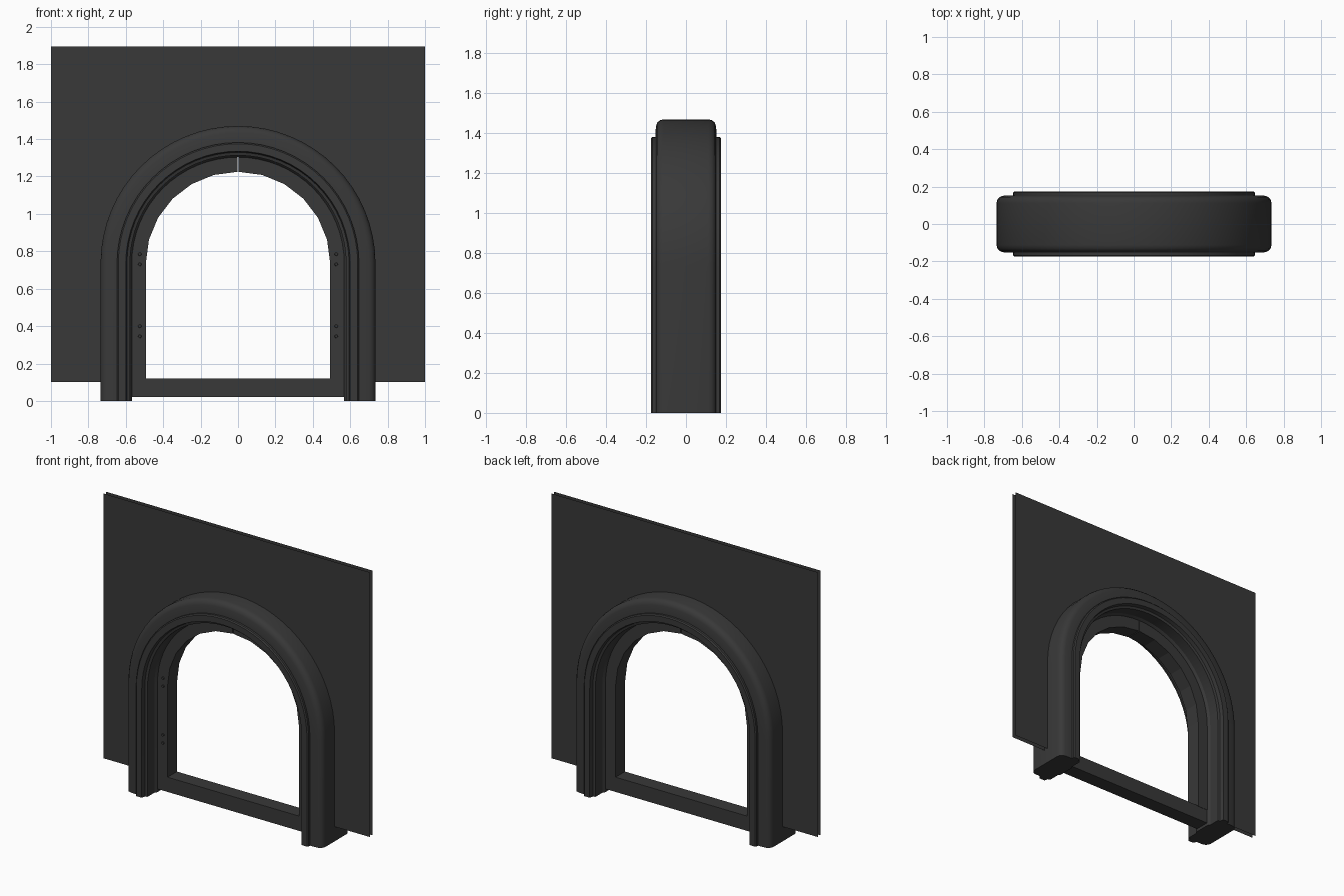
import bpy, bmesh, math

if "Cube" in bpy.data.objects:
    bpy.data.objects.remove(bpy.data.objects["Cube"])

CZ = 0.735          # height of the arch centre
mat = bpy.data.materials.new("dark_grey")
mat.diffuse_color = (0.04, 0.04, 0.04, 1)
mat.use_nodes = True
mat.node_tree.nodes["Principled BSDF"].inputs["Base Color"].default_value = mat.diffuse_color


def finish(name, bm, smooth=False, recalc=True):
    if recalc:
        bmesh.ops.recalc_face_normals(bm, faces=bm.faces[:])
    me = bpy.data.meshes.new(name)
    bm.to_mesh(me)
    bm.free()
    ob = bpy.data.objects.new(name, me)
    bpy.context.collection.objects.link(ob)
    me.materials.append(mat)
    if smooth:
        bpy.ops.object.select_all(action='DESELECT')
        ob.select_set(True)
        bpy.context.view_layer.objects.active = ob
        bpy.ops.object.shade_smooth_by_angle(angle=math.radians(32))
    return ob


def arch_pts(r, n, z0, a0=0.0, a1=math.pi):
    """Outline from the right foot over the arch to the left foot."""
    pts = [(r * math.cos(a0 + (a1 - a0) * i / n), CZ + r * math.sin(a0 + (a1 - a0) * i / n))
           for i in range(n + 1)]
    pts = [(r, z0)] + pts
    return pts + [(-r, z0)] if a1 > 3 else pts


def sweep(name, profile, n, z0, smooth=False, a1=math.pi, dx=0.0, mirror=1):
    """Sweep a closed (radius, y) profile along the arch and cap both ends."""
    bm = bmesh.new()
    rails = [[bm.verts.new((mirror * (x + dx), y, z)) for x, z in arch_pts(r, n, z0, a1=a1)]
             for r, y in profile]
    k = len(rails)
    for j in range(k):
        a, b = rails[j], rails[(j + 1) % k]
        for i in range(len(a) - 1):
            bm.faces.new((a[i], a[i + 1], b[i + 1], b[i]))
    bm.faces.new([r[0] for r in rails])
    bm.faces.new([r[-1] for r in rails])
    return finish(name, bm, smooth)


def box(name, size, loc):
    bm = bmesh.new()
    bmesh.ops.create_cube(bm, size=1)
    for v in bm.verts:
        v.co = [v.co[i] * size[i] + loc[i] for i in range(3)]
    return finish(name, bm)


# main arch frame with rounded rim and raised collar on both faces
half = [(0.735, 0.112), (0.731, 0.130), (0.719, 0.144), (0.700, 0.151),
        (0.647, 0.153), (0.647, 0.168), (0.640, 0.175),
        (0.600, 0.175), (0.594, 0.150), (0.578, 0.145), (0.578, 0.070), (0.568, 0.055)]
profile = half + [(r, -y) for r, y in reversed(half)]
sweep("arch_frame", profile, 32, 0.0, smooth=True)

# inner jamb plates, one per side, meeting at the crown
plate = [(0.49, -0.052), (0.49, 0.052), (0.60, 0.052), (0.60, -0.052)]
for side, m in (("right", 1), ("left", -1)):
    sweep("jamb_plate_" + side, plate, 6, 0.115, a1=math.pi / 2, dx=0.003, mirror=m)

# threshold bar
box("threshold", (1.2, 0.10, 0.10), (0, 0, 0.07))

# rivets on the front of the jambs
for m in (-1, 1):
    for z in (0.345, 0.40, 0.73, 0.785):
        bm = bmesh.new()
        bmesh.ops.create_cone(bm, cap_ends=True, segments=8, radius1=0.010, radius2=0.008, depth=0.012)
        for v in bm.verts:
            x, y, h = v.co
            v.co = (m * 0.525 + x, -0.054 - h, z + y)
        finish("rivet", bm)

# thin wall sheets, front and back, cut away behind the frame
for name, y in (("wall_front", -0.015), ("wall_back", 0.015)):
    bm = bmesh.new()
    n = 32
    inner = arch_pts(0.65, n, 0.1)
    outer = []
    for x, z in inner:
        dx, dz = x, max(z - CZ, 0)
        t = min(1 / abs(dx) if abs(dx) > 1e-6 else 1e9,
                (1.895 - CZ) / dz if dz > 1e-6 else 1e9)
        outer.append((dx * t, z if z <= CZ else CZ + dz * t))
    iv = [bm.verts.new((x, y, z)) for x, z in inner]
    ov = [bm.verts.new((x, y, z)) for x, z in outer]
    for i in range(len(iv) - 1):
        ring = [iv[i], iv[i + 1], ov[i + 1]]
        # add the square corner where the outline turns
        on_side, next_side = abs(abs(outer[i][0]) - 1) < 1e-5, abs(abs(outer[i + 1][0]) - 1) < 1e-5
        if on_side != next_side:
            ring.append(bm.verts.new((math.copysign(1, outer[i][0]), y, 1.895)))
        bm.faces.new(ring + [ov[i]])
    bmesh.ops.recalc_face_normals(bm, faces=bm.faces[:])
    bm.normal_update()
    if (bm.faces[:][0].normal.y > 0) != (y > 0):
        bmesh.ops.reverse_faces(bm, faces=bm.faces[:])
    finish(name, bm, recalc=False)
